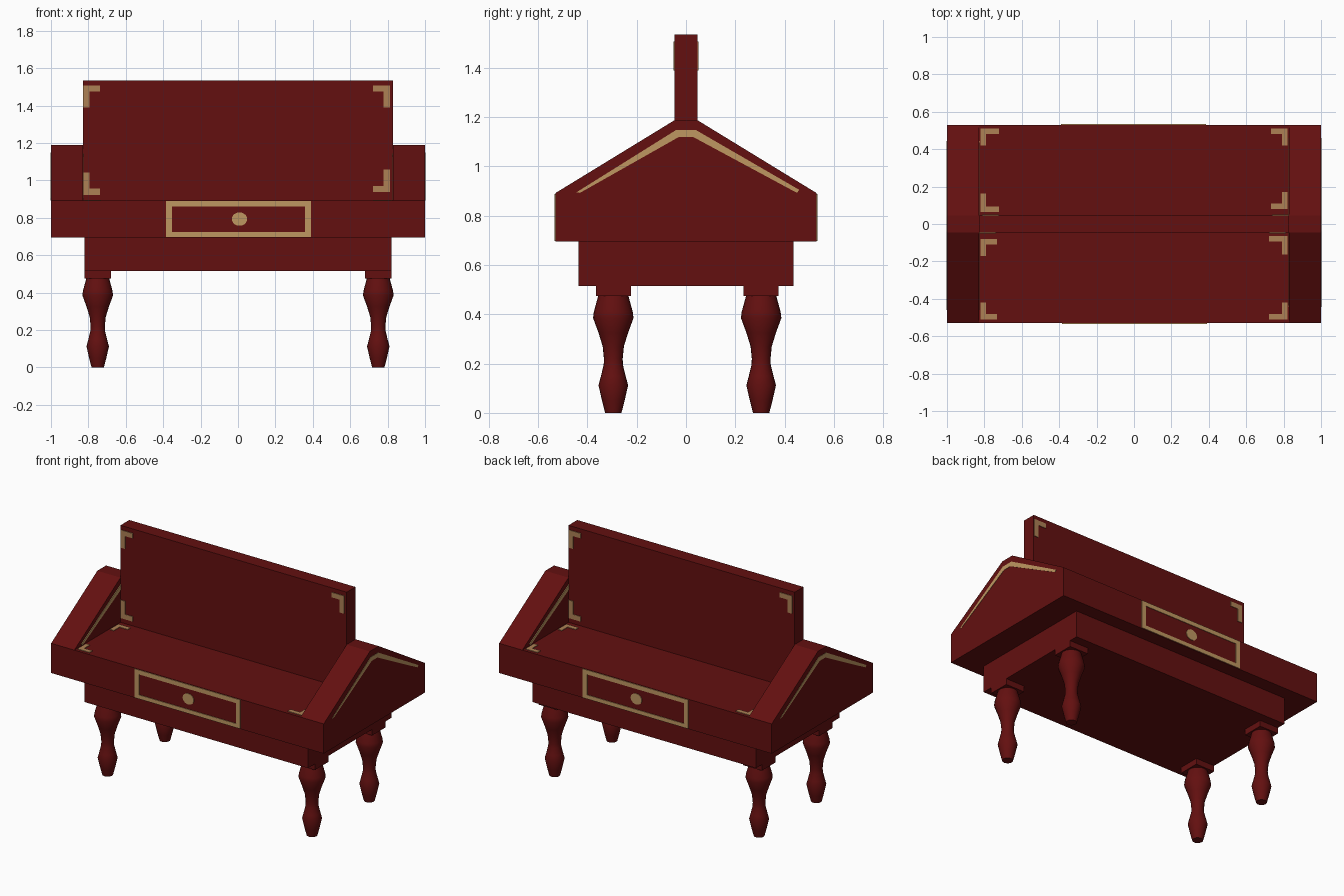
import bpy, bmesh, math
from mathutils import Vector

if "Cube" in bpy.data.objects:
    bpy.data.objects.remove(bpy.data.objects["Cube"])


def material(name, rgb):
    m = bpy.data.materials.new(name)
    m.diffuse_color = (*rgb, 1)
    m.use_nodes = True
    m.node_tree.nodes["Principled BSDF"].inputs["Base Color"].default_value = m.diffuse_color
    return m


RED = material("dark red wood", (0.125, 0.005, 0.005))
BRASS = material("brass", (0.52, 0.31, 0.12))
DULL = material("dull brass", (0.42, 0.22, 0.09))
T = 0.004  # thickness of inlay plates


def finish(bm, name, mat):
    bmesh.ops.recalc_face_normals(bm, faces=bm.faces)
    me = bpy.data.meshes.new(name)
    bm.to_mesh(me)
    bm.free()
    ob = bpy.data.objects.new(name, me)
    bpy.context.collection.objects.link(ob)
    me.materials.append(mat)
    return ob


def prism(name, pts, vec, mat):
    """Extrude a flat 3D outline along vec."""
    bm = bmesh.new()
    a = [bm.verts.new(p) for p in pts]
    b = [bm.verts.new(Vector(p) + Vector(vec)) for p in pts]
    bm.faces.new(a)
    bm.faces.new(b)
    n = len(pts)
    for i in range(n):
        bm.faces.new((a[i], a[(i + 1) % n], b[(i + 1) % n], b[i]))
    return finish(bm, name, mat)


def box(name, x0, x1, y0, y1, z0, z1, mat):
    return prism(name, [(x0, y0, z0), (x1, y0, z0), (x1, y1, z0), (x0, y1, z0)],
                 (0, 0, z1 - z0), mat)


def ell(u, v, du, dv, w=0.033):
    """L-shaped outline with its corner at (u, v), arms of length du and dv."""
    su, sv = math.copysign(w, du), math.copysign(w, dv)
    return [(u, v), (u + du, v), (u + du, v + sv), (u + su, v + sv),
            (u + su, v + dv), (u, v + dv)]


def lathe(name, profile, x, y, mat, sides=20):
    bm = bmesh.new()
    rings = [[bm.verts.new((x + r * math.cos(2 * math.pi * i / sides),
                            y + r * math.sin(2 * math.pi * i / sides), z))
              for i in range(sides)] for r, z in profile]
    for lo, hi in zip(rings, rings[1:]):
        for i in range(sides):
            j = (i + 1) % sides
            bm.faces.new((lo[i], lo[j], hi[j], hi[i]))
    bm.faces.new(rings[0])
    bm.faces.new(rings[-1])
    for f in bm.faces:
        f.smooth = len(f.verts) == 4
    ob = finish(bm, name, mat)
    ob.data.set_sharp_from_angle(angle=math.radians(50))
    return ob


# Main wooden parts
box("apron", -0.82, 0.82, -0.437, 0.437, 0.515, 0.695, RED)
box("bench_seat", -0.83, 0.83, -0.53, 0.53, 0.695, 0.892, RED)
box("backrest", -0.83, 0.83, -0.046, 0.046, 0.892, 1.535, RED)

# Gabled arm panels with chevron inlay on outer and inner faces
gable = [(-0.53, 0.695), (0.53, 0.695), (0.53, 0.892), (0.046, 1.188),
         (-0.046, 1.188), (-0.53, 0.892)]
chevron = [(-0.445, 0.895), (-0.04, 1.148), (0.04, 1.148), (0.46, 0.905),
           (0.45, 0.893), (0.03, 1.119), (-0.03, 1.119), (-0.43, 0.893)]
for s, side in ((1, "right"), (-1, "left")):
    prism(side + "_arm", [(s * 0.83, y, z) for y, z in gable], (s * 0.17, 0, 0), RED)
    for x, d, where in ((1.0 - T / 2, T, "outer"), (0.83, -T, "inner")):
        prism(f"{side}_{where}_arm_inlay", [(s * x, s * y, z) for y, z in chevron],
              (s * d, 0, 0), BRASS)

# Turned legs with square caps
leg = [(0.033, 0), (0.046, 0.05), (0.06, 0.112), (0.05, 0.15), (0.039, 0.195),
       (0.038, 0.22), (0.043, 0.27), (0.06, 0.325), (0.082, 0.385),
       (0.079, 0.41), (0.068, 0.45), (0.06, 0.48)]
for x, lr in ((-0.75, "left"), (0.75, "right")):
    for y, fb in ((-0.295, "front"), (0.305, "back")):
        lathe(f"{fb}_{lr}_leg", leg, x, y, RED)
        box(f"{fb}_{lr}_leg_cap", x - 0.07, x + 0.07, y - 0.071, y + 0.071,
            0.475, 0.516, RED)

# Inlays, repeated on the back by a half turn
for s, side in ((1, "front"), (-1, "back")):
    # Drawer frame and round pull
    y = -0.53
    for i, (x0, x1, z0, z1) in enumerate(((-0.385, 0.39, 0.86, 0.889),
                                          (-0.385, 0.39, 0.698, 0.724),
                                          (-0.385, -0.353, 0.724, 0.86),
                                          (0.358, 0.39, 0.724, 0.86))):
        box(f"{side}_drawer_frame_{i}", s * x0, s * x1, s * y, s * (y - T), z0, z1, BRASS)
    disc = [(s * (0.008 + 0.041 * math.cos(a * math.pi / 10)), s * y,
             0.793 + 0.036 * math.sin(a * math.pi / 10)) for a in range(20)]
    prism(side + "_drawer_pull", disc, (0, -s * T, 0), BRASS)
    # Corner mounts on the backrest
    for i, (u, v, du, dv) in enumerate(((-0.828, 1.507, 0.09, -0.118),
                                        (0.812, 1.507, -0.09, -0.118),
                                        (-0.828, 0.922, 0.09, 0.12),
                                        (0.812, 0.937, -0.09, 0.12))):
        prism(f"{side}_backrest_corner_{i}",
              [(s * x, s * -0.046, z) for x, z in ell(u, v, du, dv)],
              (0, -s * T, 0), DULL)
    # Corner mounts on the seat
    for i, (u, v, du, dv) in enumerate(((-0.822, -0.08, 0.09, -0.09),
                                        (0.822, -0.063, -0.1, -0.1),
                                        (-0.822, -0.51, 0.09, 0.09),
                                        (0.822, -0.51, -0.1, 0.09))):
        prism(f"{side}_seat_corner_{i}",
              [(s * x, s * y2, 0.892) for x, y2 in ell(u, v, du, dv, 0.03)],
              (0, 0, T), DULL)
